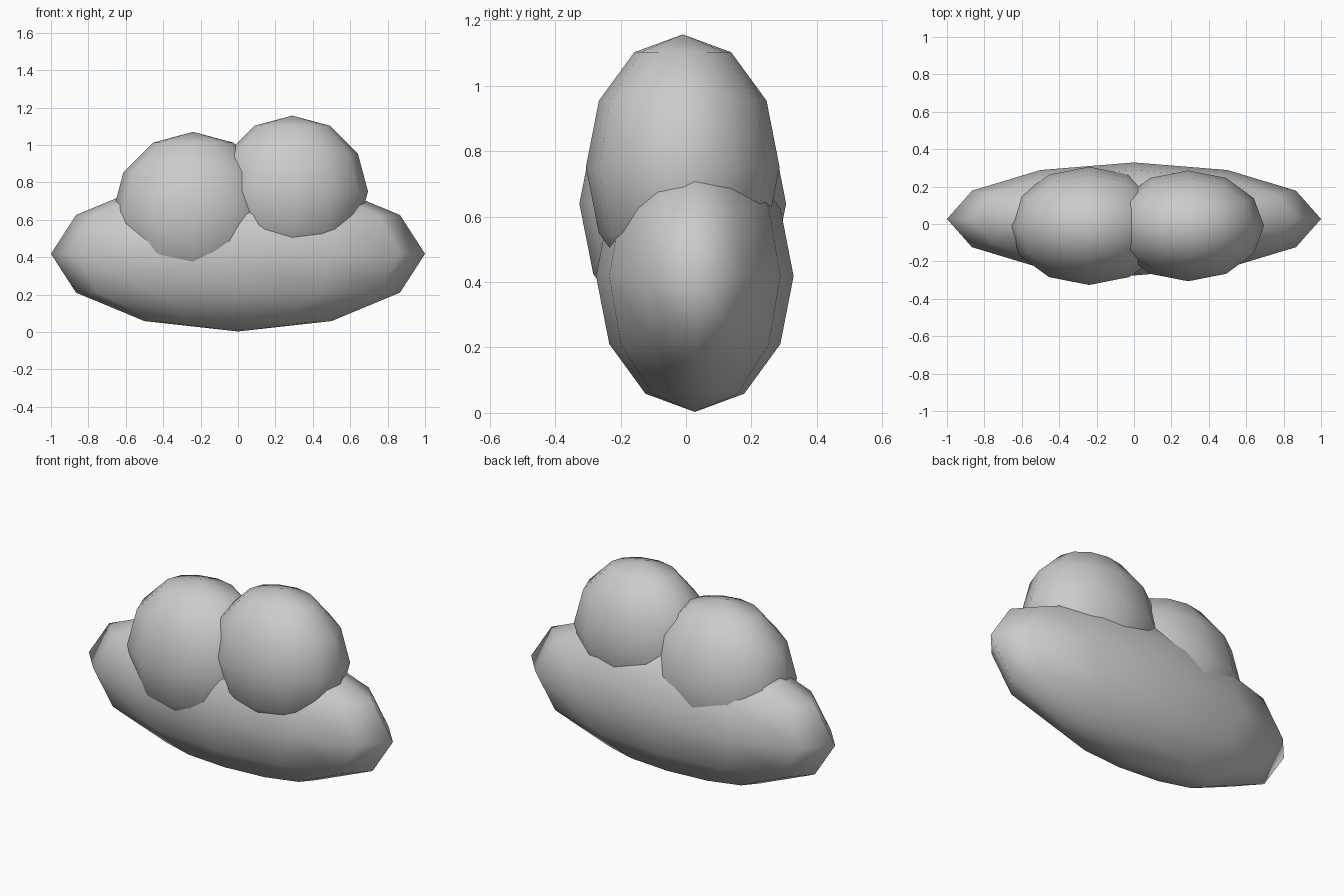
import bpy

if "Cube" in bpy.data.objects:
    bpy.data.objects.remove(bpy.data.objects["Cube"])


def puff(name, center, radii):
    """Low-poly 12-sided ball squashed to the given radii."""
    bpy.ops.mesh.primitive_uv_sphere_add(segments=12, ring_count=6, radius=1, location=center)
    ob = bpy.context.object
    ob.name = name
    ob.scale = radii
    bpy.ops.object.transform_apply(location=False, rotation=False, scale=True)
    bpy.ops.object.shade_smooth()
    return ob


# wide lower body of the cloud
puff("cloud_base", (0, 0.027, 0.418), (1.0, 0.302, 0.415))
# two round puffs sunk into the top
puff("left_puff", (-0.24, -0.01, 0.64), (0.43, 0.316, 0.43))
puff("right_puff", (0.29, -0.01, 0.752), (0.405, 0.296, 0.405))
